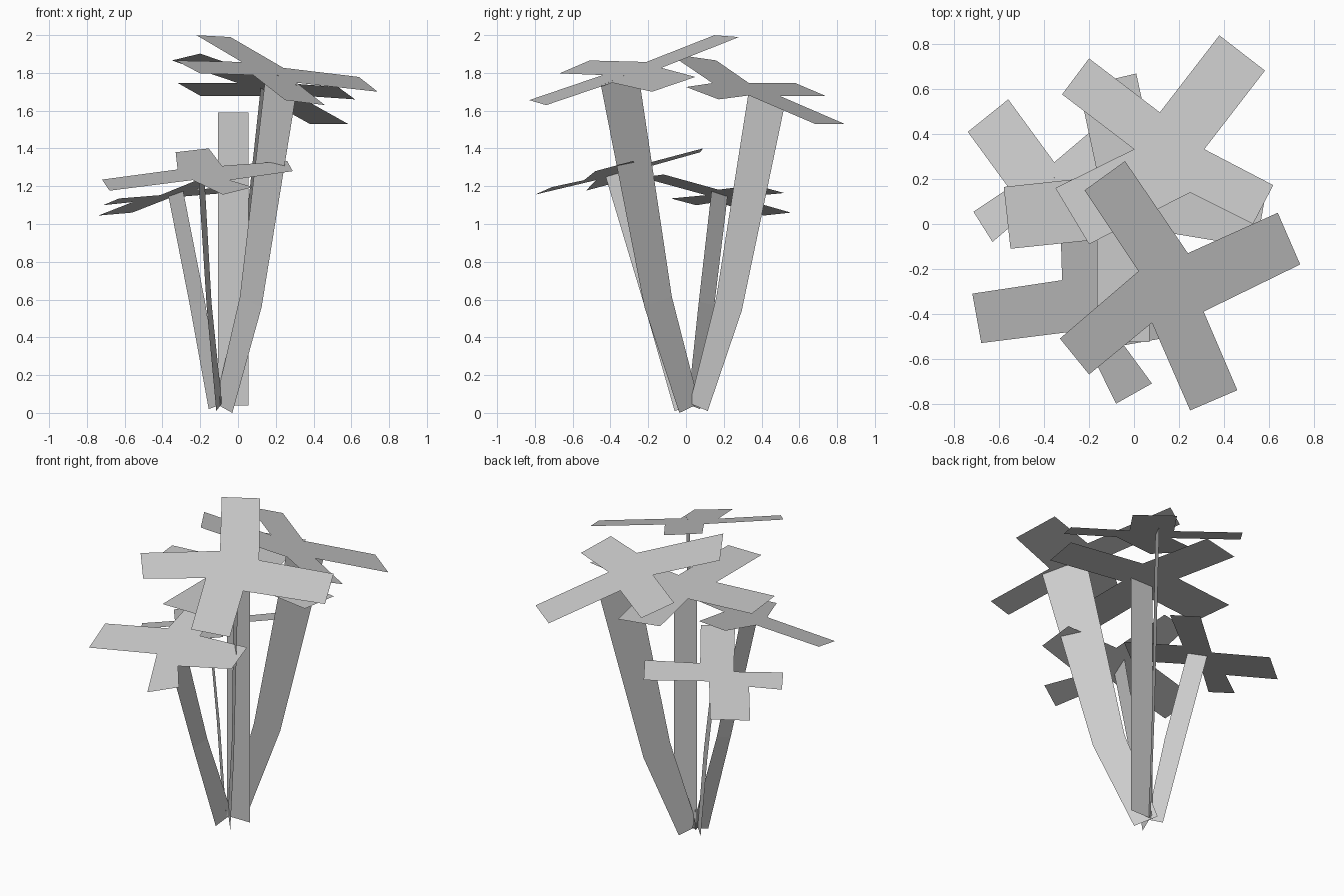
import bpy, bmesh

cube = bpy.data.objects.get("Cube")
if cube:
    bpy.data.objects.remove(cube, do_unlink=True)

grey = bpy.data.materials.new("plain grey")
grey.use_nodes = True
COLOUR = (0.6, 0.6, 0.6, 1.0)
grey.diffuse_color = COLOUR
grey.node_tree.nodes["Principled BSDF"].inputs["Base Color"].default_value = COLOUR


def add_object(name, bm):
    mesh = bpy.data.meshes.new(name)
    bm.to_mesh(mesh)
    bm.free()
    mesh.materials.append(grey)
    obj = bpy.data.objects.new(name, mesh)
    bpy.context.collection.objects.link(obj)


def leaf(name, plane, outline):
    """Flat four-armed leaf: outline in plan, laid on z = a + b*x + c*y."""
    a, b, c = plane
    bm = bmesh.new()
    face = bm.faces.new([bm.verts.new((x, y, a + b * x + c * y)) for x, y in outline])
    face.normal_update()
    if face.normal.z < 0:
        face.normal_flip()
    bmesh.ops.triangulate(bm, faces=[face])
    add_object(name, bm)


def stem(name, outer, inner):
    """Flat blade strip between two edge paths, from root to tip."""
    bm = bmesh.new()
    left = [bm.verts.new(p) for p in outer]
    right = [bm.verts.new(p) for p in inner]
    for i in range(len(left) - 1):
        bm.faces.new((left[i], right[i], right[i + 1], left[i + 1]))
    add_object(name, bm)


# Tall front leaf and its stem
leaf("front_left_leaf", (1.913, -0.229, 0.241), [
    (-0.22, 0.15), (-0.04, 0.28), (0.24, -0.13), (0.64, 0.05),
    (0.74, -0.18), (0.31, -0.39), (0.46, -0.74), (0.25, -0.83),
    (0.08, -0.44), (-0.20, -0.67), (-0.33, -0.51), (0.02, -0.21)])
stem("front_left_stem",
     [(-0.03, -0.035, 0.0), (0.125, -0.22, 0.56), (0.315, -0.45, 1.733)],
     [(-0.12, 0.07, 0.05), (0.01, -0.075, 0.615), (0.15, -0.255, 1.817)])

# Tall back leaf and its stem
leaf("back_left_leaf", (1.836, -0.209, -0.27), [
    (0.38, 0.84), (0.583, 0.683), (0.313, 0.333), (0.62, 0.173),
    (0.53, 0.0), (0.25, 0.14), (-0.20, -0.09), (-0.35, 0.16),
    (0.0, 0.333), (-0.32, 0.577), (-0.20, 0.737), (0.115, 0.497)])
stem("back_left_stem",
     [(-0.03, 0.115, 0.01), (0.093, 0.295, 0.54), (0.25, 0.525, 1.642)],
     [(-0.095, 0.02, 0.05), (0.0, 0.16, 0.61), (0.12, 0.335, 1.72)])

# Level middle leaf on an upright stem
leaf("middle_leaf", (1.59, 0, 0), [
    (0.01, 0.67), (-0.245, 0.61), (-0.16, 0.21), (-0.58, 0.165),
    (-0.55, -0.11), (-0.165, -0.07), (-0.165, -0.525), (0.07, -0.525),
    (0.07, -0.025), (0.545, -0.105), (0.585, 0.13), (0.11, 0.21)])
stem("middle_stem",
     [(-0.106, 0.04, 0.04), (-0.106, 0.04, 1.59)],
     [(0.055, 0.04, 0.04), (0.055, 0.04, 1.59)])

# Low front leaf and its stem
leaf("front_right_leaf", (1.389, 0.092, 0.283), [
    (-0.33, 0.075), (-0.155, 0.09), (-0.085, -0.26), (0.26, -0.28),
    (0.29, -0.48), (-0.045, -0.54), (0.08, -0.71), (-0.08, -0.80),
    (-0.24, -0.475), (-0.68, -0.53), (-0.72, -0.31), (-0.32, -0.25)])
stem("front_right_stem",
     [(-0.115, -0.06, 0.01), (-0.165, -0.215, 0.55), (-0.21, -0.425, 1.249)],
     [(-0.085, 0.06, 0.05), (-0.14, -0.11, 0.58), (-0.18, -0.30, 1.287)])

# Low back leaf and its stem
leaf("back_right_leaf", (1.25, 0.2, -0.14), [
    (-0.56, 0.555), (-0.74, 0.41), (-0.557, 0.16), (-0.715, 0.055),
    (-0.63, -0.08), (-0.412, 0.106), (-0.18, -0.236), (-0.022, -0.118),
    (-0.221, 0.173), (0.035, 0.365), (-0.065, 0.52), (-0.355, 0.275)])
stem("back_right_stem",
     [(-0.155, 0.075, 0.02), (-0.255, 0.15, 0.57), (-0.368, 0.22, 1.146)],
     [(-0.09, 0.01, 0.045), (-0.175, 0.068, 0.59), (-0.29, 0.135, 1.173)])
